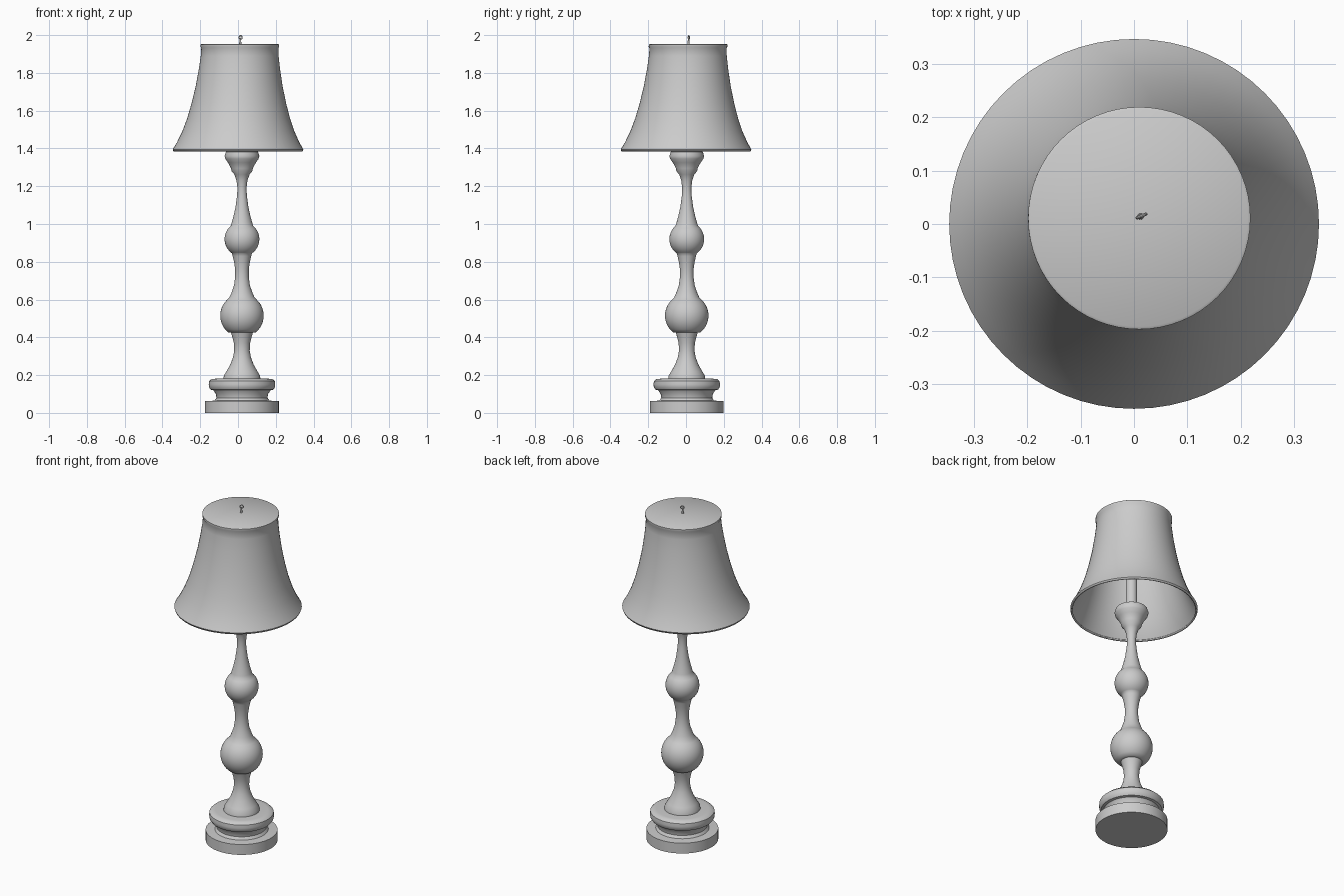
import bpy, bmesh, math

if "Cube" in bpy.data.objects:
    bpy.data.objects.remove(bpy.data.objects["Cube"])

SEGMENTS = 64


def finish(obj, angle=40):
    bpy.ops.object.select_all(action='DESELECT')
    obj.select_set(True)
    bpy.context.view_layer.objects.active = obj
    bpy.ops.object.shade_smooth_by_angle(angle=math.radians(angle))


def lathe(name, profile, bottom=(0.021, 0.004), top=None):
    """Turn (radius, z) points round an axis running from bottom to top."""
    top = top or bottom
    z0, z1 = profile[0][1], max(p[1] for p in profile)
    bm = bmesh.new()
    rings = []
    for r, z in profile:
        t = (z - z0) / (z1 - z0)
        cx = bottom[0] + (top[0] - bottom[0]) * t
        cy = bottom[1] + (top[1] - bottom[1]) * t
        if r == 0:
            rings.append([bm.verts.new((cx, cy, z))] * SEGMENTS)
        else:
            rings.append([bm.verts.new((cx + r * math.cos(a), cy + r * math.sin(a), z))
                          for a in (2 * math.pi * i / SEGMENTS for i in range(SEGMENTS))])
    for lo, hi in zip(rings, rings[1:]):
        for i in range(SEGMENTS):
            j = (i + 1) % SEGMENTS
            bm.faces.new(dict.fromkeys((lo[i], lo[j], hi[j], hi[i])))
    bmesh.ops.recalc_face_normals(bm, faces=bm.faces)
    mesh = bpy.data.meshes.new(name)
    bm.to_mesh(mesh)
    bm.free()
    obj = bpy.data.objects.new(name, mesh)
    bpy.context.collection.objects.link(obj)
    finish(obj)
    return obj


def ball(radius, z, low, high, steps=12):
    """Profile of a turned ball between two heights."""
    out = []
    for i in range(steps + 1):
        h = low + (high - low) * i / steps
        out.append((math.sqrt(max(radius ** 2 - (h - z) ** 2, 0)), h))
    return out


# Stepped round foot
lathe("foot", [(0, 0), (0.195, 0), (0.195, 0.062), (0.145, 0.065), (0.135, 0.08),
               (0.138, 0.1), (0.152, 0.12), (0.166, 0.123), (0.174, 0.135),
               (0.176, 0.15), (0.174, 0.168), (0.163, 0.178), (0.14, 0.181), (0, 0.181)])

# Turned column with two balls and a flared collar, plus the rod into the shade
lathe("column", [(0, 0.175), (0.098, 0.175), (0.096, 0.197), (0.082, 0.22), (0.062, 0.255),
                 (0.047, 0.295), (0.041, 0.33), (0.043, 0.37), (0.052, 0.405), (0.058, 0.425)]
      + ball(0.115, 0.515, 0.427, 0.6)
      + [(0.066, 0.612), (0.056, 0.635), (0.042, 0.675), (0.036, 0.72), (0.036, 0.76),
         (0.042, 0.8), (0.049, 0.83), (0.053, 0.845)]
      + ball(0.092, 0.92, 0.849, 0.99)
      + [(0.055, 1.005), (0.045, 1.04), (0.034, 1.09), (0.026, 1.15), (0.024, 1.19),
         (0.029, 1.23), (0.04, 1.262), (0.055, 1.28), (0.058, 1.295), (0.068, 1.315),
         (0.074, 1.325), (0.088, 1.345), (0.092, 1.36), (0.085, 1.382), (0.075, 1.388),
         (0.031, 1.39)])
lathe("rod", [(0, 1.38), (0.031, 1.38), (0.031, 1.945), (0, 1.945)])

# Bell shade: thin, open below and closed on top
shade = lathe("shade", [(0.342, 1.385), (0.346, 1.395), (0.325, 1.43), (0.297, 1.49),
                        (0.272, 1.56), (0.25, 1.64), (0.23, 1.73), (0.215, 1.82),
                        (0.206, 1.89), (0.204, 1.93), (0.208, 1.938), (0.208, 1.95),
                        (0.203, 1.953), (0, 1.953)],
              bottom=(0, 0.0), top=(0.01, 0.011))
thickness = shade.modifiers.new("thickness", 'SOLIDIFY')
thickness.thickness = 0.01
thickness.offset = -1

# Small finial: pin with a tiny loop
lathe("finial_pin", [(0.006, 1.95), (0.004, 1.985), (0, 1.987)], bottom=(0.012, 0.014))
bpy.ops.mesh.primitive_torus_add(location=(0.014, 0.015, 1.988), rotation=(math.pi / 2, 0, 0.4),
                                 major_radius=0.009, minor_radius=0.003,
                                 major_segments=20, minor_segments=8)
bpy.context.object.name = "finial_loop"
finish(bpy.context.object)
